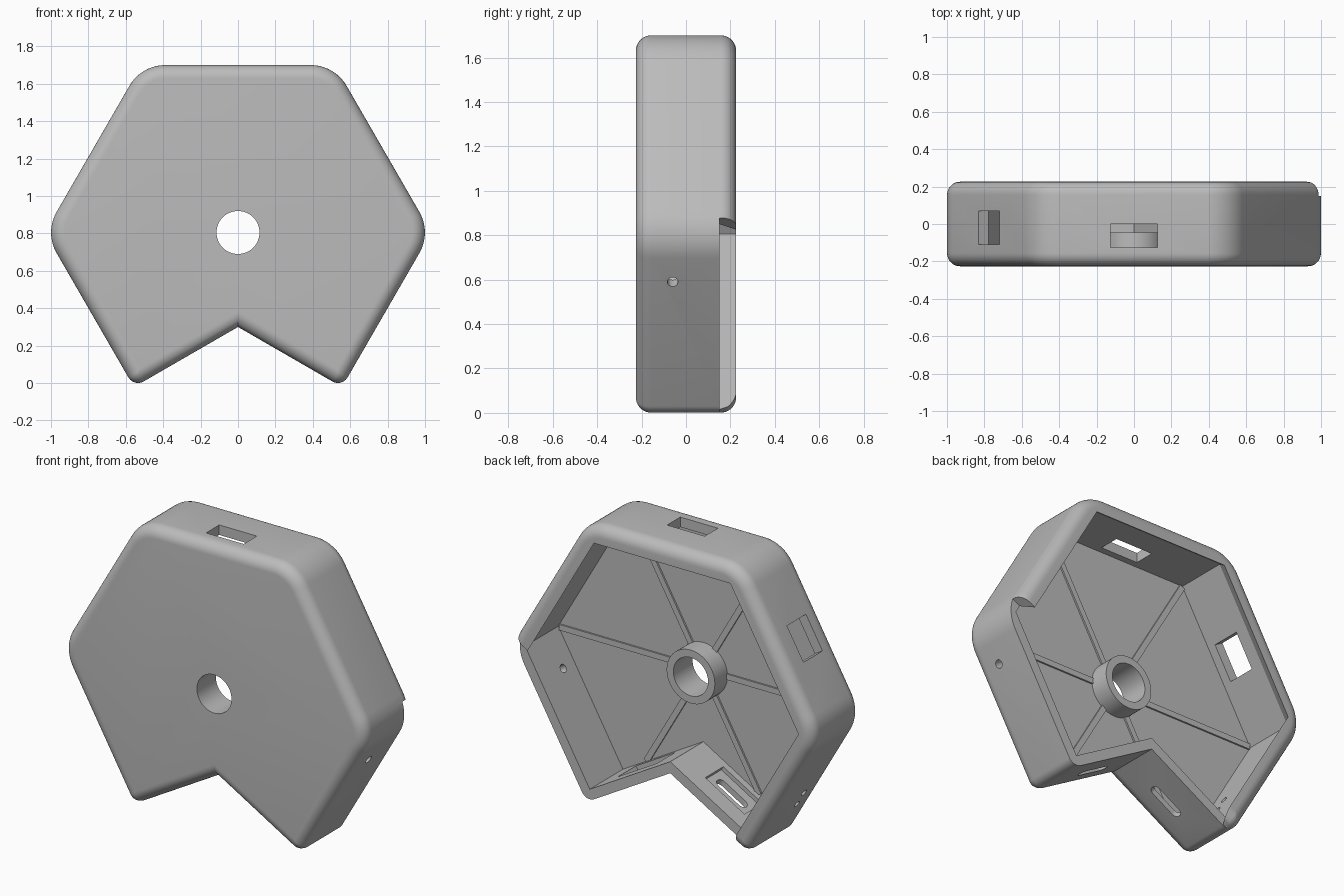
import bpy, bmesh
from math import radians, cos, sin, pi
from mathutils import Matrix, Vector

if "Cube" in bpy.data.objects:
    bpy.data.objects.remove(bpy.data.objects["Cube"])

CZ = 0.805                      # height of the hexagon centre
APO = 0.895                     # hexagon apothem
VERT = APO / cos(pi / 6)
WALL, FLOOR, LEDGE, HALF = 0.06, -0.165, 0.15, 0.226

plastic = bpy.data.materials.new("grey plastic")
plastic.use_nodes = True
plastic.diffuse_color = (0.5, 0.5, 0.5, 1)
plastic.node_tree.nodes["Principled BSDF"].inputs["Base Color"].default_value = (0.5, 0.5, 0.5, 1)


def finish(name, bm):
    bmesh.ops.recalc_face_normals(bm, faces=bm.faces)
    me = bpy.data.meshes.new(name)
    bm.to_mesh(me)
    bm.free()
    ob = bpy.data.objects.new(name, me)
    bpy.context.collection.objects.link(ob)
    me.materials.append(plastic)
    return ob


def loft(name, rings, wrap=False):
    """Skin rings of points; cap the ends, or wrap round to a closed tube."""
    bm = bmesh.new()
    loops = [[bm.verts.new(p) for p in ring] for ring in rings]
    n = len(loops[0])
    pairs = list(zip(loops, loops[1:]))
    if wrap:
        pairs.append((loops[-1], loops[0]))
    else:
        bm.faces.new(loops[0])
        bm.faces.new(loops[-1])
    for a, b in pairs:
        for i in range(n):
            j = (i + 1) % n
            bm.faces.new((a[i], a[j], b[j], b[i]))
    return finish(name, bm)


def box(name, centre, size, turn=0):
    bm = bmesh.new()
    m = Matrix.Translation(centre) @ Matrix.Rotation(radians(turn), 4, 'Y') @ Matrix.Diagonal((*size, 1))
    bmesh.ops.create_cube(bm, size=1, matrix=m)
    return finish(name, bm)


def rod(name, centre, radius, length, turn=0, axis='Y', sides=24):
    bm = bmesh.new()
    m = Matrix.Translation(centre) @ Matrix.Rotation(radians(turn), 4, axis)
    bmesh.ops.create_cone(bm, cap_ends=True, segments=sides, radius1=radius, radius2=radius,
                          depth=length, matrix=m)
    return finish(name, bm)


def outline(corners, inset, y):
    """Inset a counter-clockwise (x, z, radius) polygon and round its corners."""
    pts, n = [], len(corners)
    for i, (x, z, r) in enumerate(corners):
        v = Vector((x, z))
        before = Vector(corners[i - 1][:2])
        after = Vector(corners[(i + 1) % n][:2])
        e1, e2 = (v - before).normalized(), (after - v).normalized()
        n1, n2 = Vector((-e1.y, e1.x)), Vector((-e2.y, e2.x))
        mitre = (n1 + n2) / (1 + n1.dot(n2))
        if r == 0:
            p = v + mitre * inset
            pts.append((p.x, y, p.y))
            continue
        rad = max(r - inset, 0.003)
        c = v + mitre * (inset + rad)
        sweep = e1.angle(e2)
        for k in range(11):
            p = c + Matrix.Rotation(sweep * k / 10, 2) @ (-n1) * rad
            pts.append((p.x, y, p.y))
    return pts


def circle(radius, y, sides=64):
    return [(radius * cos(2 * pi * i / sides), y, CZ + radius * sin(2 * pi * i / sides))
            for i in range(sides)]


# Hexagon, and the same hexagon with its bottom cut to a right-angled notch
hexagon = [(VERT * cos(pi / 3 * i), CZ + VERT * sin(pi / 3 * i), 0.22) for i in range(6)]
foot_x, foot_z = 0.5564, -0.0212
body = [(0, 0.3, 0), (foot_x, foot_z, 0.06)] + hexagon[:4] + [(-foot_x, foot_z, 0.06)]


def sharp(poly):
    return [(x, z, 0) for x, z, r in poly]


# Shell with rounded front and back edges
R = 0.07
arc = [(R * (1 - sin(t)), HALF - R * (1 - cos(t))) for t in (pi / 2 * k / 8 for k in range(9))]
rings = [outline(body, i, -y) for i, y in arc] + [outline(body, i, y) for i, y in reversed(arc)]
shell = loft("shell", rings)

cutters = [
    # Inside of the tray, dovetail seat for the sliding lid, and the lid entry
    loft("cavity", [outline(sharp(body), WALL, y) for y in (FLOOR, LEDGE + 0.002)]),
    loft("lid_seat", [outline(sharp(hexagon), WALL, LEDGE), outline(sharp(hexagon), 0.12, 0.24)]),
    box("lid_entry", (0.93 * 0.5, 0.25, CZ - 0.93 * 0.866), (1, 0.2, 3), 60),
    rod("centre_bore", (0, -0.2, CZ), 0.115, 0.2, 90, 'X', 64),
    # Windows in the top and upper right walls
    box("top_window", (0, -0.062, CZ + APO), (0.25, 0.125, 0.3)),
    box("side_window", (-VERT * 0.75, -0.02, CZ + APO / 2), (0.22, 0.18, 0.3), -60),
    # Pin holes in the lower side walls
    rod("pin_hole", (0.909, -0.06, 0.59), 0.024, 0.3, 120),
]
for z in (0.22, 0.30):
    x = -(VERT - (CZ - z) * 0.5774)
    cutters.append(rod("pin_hole", (x, -0.06, z), 0.02, 0.3, -120))

# Rounded slots with an inner pocket in both notch walls
for s in (1, -1):
    mid = Vector((0.26 * s, -0.04, 0.3 - 0.26 * 0.5774))
    along = Vector((0.866 * s, 0, -0.5))
    inward = Vector((0.5 * s, 0, 0.866))
    cutters.append(box("slot", mid, (0.16, 0.06, 0.2), 30 * s))
    for e in (1, -1):
        cutters.append(rod("slot_end", mid + along * 0.08 * e, 0.03, 0.2, 30 * s))
    cutters.append(box("slot_pocket", mid + inward * 0.06, (0.3, 0.17, 0.05), 30 * s))

bpy.context.view_layer.objects.active = shell
for cutter in cutters:
    cutter.hide_render = True
    mod = shell.modifiers.new(cutter.name, 'BOOLEAN')
    mod.operation, mod.solver, mod.object = 'DIFFERENCE', 'EXACT', cutter
    bpy.ops.object.modifier_apply(modifier=mod.name)
    bpy.data.objects.remove(cutter)

# Raised collar round the bore
collar = loft("collar", [circle(r, y) for r, y in
                         ((0.115, FLOOR - 0.01), (0.16, FLOOR - 0.01), (0.16, -0.045), (0.115, -0.045))],
              wrap=True)

# Low spokes on the floor, from the collar to each corner
for i in range(6):
    a = pi / 3 * i
    end = 0.75 if i in (4, 5) else VERT - 0.08
    mid = (0.15 + end) / 2
    box("floor_spoke", (mid * cos(a), FLOOR, CZ + mid * sin(a)), (end - 0.15, 0.02, 0.035), -60 * i)

for ob in (shell, collar):
    bpy.ops.object.select_all(action='DESELECT')
    ob.select_set(True)
    bpy.context.view_layer.objects.active = ob
    bpy.ops.object.shade_smooth_by_angle(angle=radians(30))
